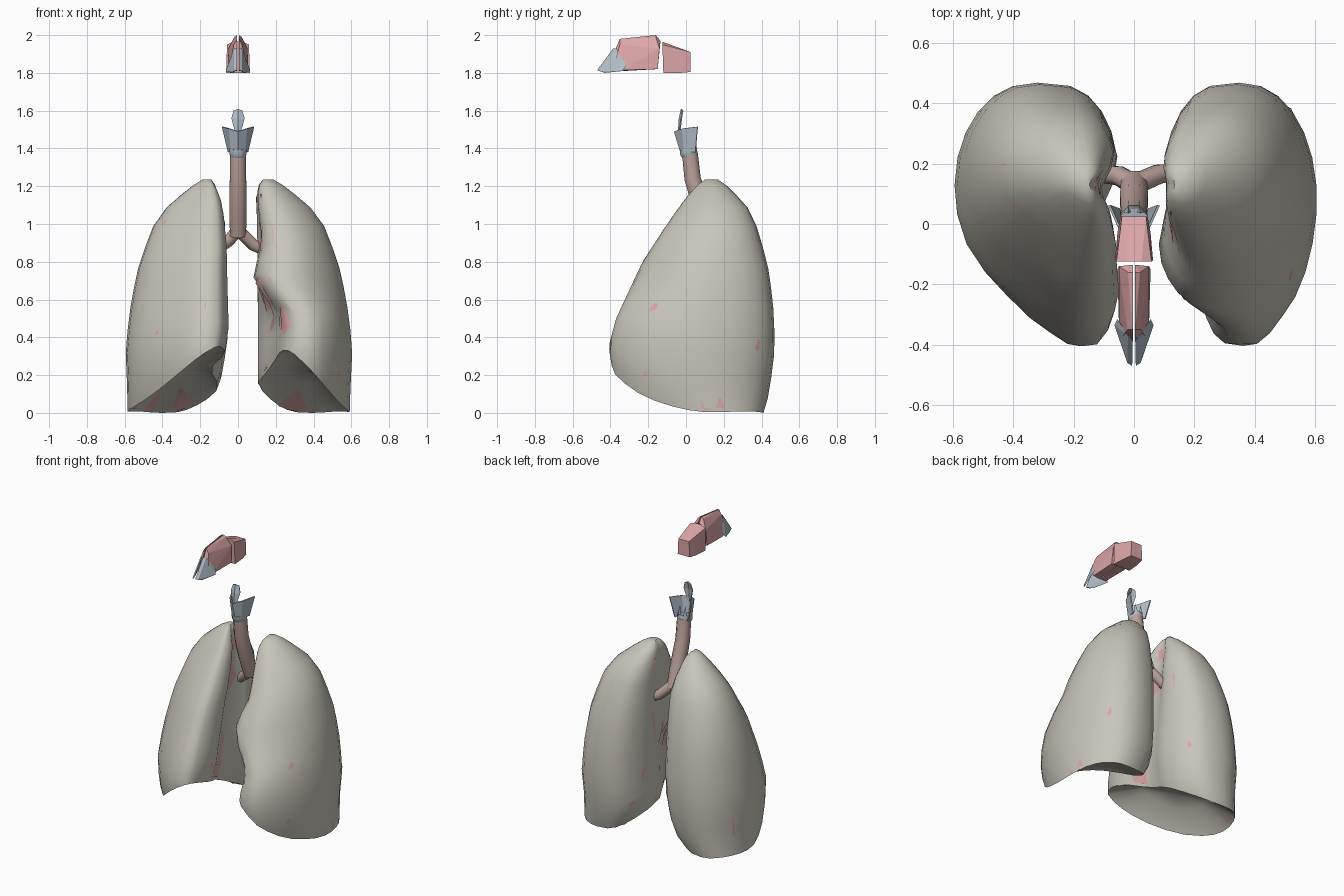
import bpy, bmesh, math, random
from mathutils import Vector

if "Cube" in bpy.data.objects:
    bpy.data.objects.remove(bpy.data.objects["Cube"])

random.seed(4)


def material(name, rgb):
    m = bpy.data.materials.new(name)
    m.diffuse_color = (*rgb, 1)
    m.use_nodes = True
    m.node_tree.nodes["Principled BSDF"].inputs["Base Color"].default_value = m.diffuse_color
    return m


LUNG = material("lung_beige", (0.58, 0.56, 0.49))
PINK = material("lining_pink", (0.72, 0.38, 0.38))
AIRWAY = material("airway_brown", (0.50, 0.36, 0.32))
CARTILAGE = material("cartilage_grey", (0.45, 0.52, 0.57))


def finish(bm, name, mat, angle=None):
    bmesh.ops.recalc_face_normals(bm, faces=bm.faces)
    me = bpy.data.meshes.new(name)
    bm.to_mesh(me)
    bm.free()
    me.materials.append(mat)
    ob = bpy.data.objects.new(name, me)
    bpy.context.collection.objects.link(ob)
    if angle:
        for p in me.polygons:
            p.use_smooth = True
        me.set_sharp_from_angle(angle=math.radians(angle))
    return ob


def bridge(bm, rings):
    for a, b in zip(rings, rings[1:]):
        n = len(a)
        for i in range(n):
            bm.faces.new((a[i], a[(i + 1) % n], b[(i + 1) % n], b[i]))


def fan(bm, ring, tip):
    for i in range(len(ring)):
        bm.faces.new((ring[i], ring[(i + 1) % len(ring)], tip))


def lerp_table(table, z):
    for (z0, a), (z1, b) in zip(table, table[1:]):
        if z <= z1:
            return a + (b - a) * max(0, z - z0) / (z1 - z0)
    return table[-1][1]


# Lung outlines by height: lateral edge, front edge, back edge, medial edges
TOP = 1.235
OUTER = [(0, .60), (.35, .618), (.6, .585), (.8, .54), (1, .46), (1.1, .38), (1.2, .25), (TOP, .19)]
FRONT = [(0, -.22), (.08, -.33), (.2, -.385), (.35, -.41), (.5, -.37), (.8, -.23), (1, -.1),
         (1.1, -.03), (1.2, .05), (TOP, .1)]
BACK = [(0, .41), (.1, .44), (.35, .472), (.6, .46), (.8, .43), (1, .37), (1.1, .32), (1.2, .22), (TOP, .17)]
SHAPES = {
    -1: dict(back=[(0, .2), (.1, .1), (.2, .06), (.4, .03), (1, .05), (1.2, .11), (TOP, .14)],
             front=[(0, .1), (.43, .01), (.9, .03), (1.1, .06), (1.2, .11), (TOP, .14)], skew=.5, dent=.16),
    1: dict(back=[(0, .18), (.15, .09), (1.1, .09), (1.2, .1), (TOP, .13)],
            front=[(0, .2), (.35, .19), (.5, .22), (.6, .16), (.69, .05), (.76, .06), (.9, .11),
                   (1.1, .09), (1.2, .1), (TOP, .13)], skew=.2, dent=.06),
}


def lung(name, side, mat, sides, levels, inset=0.0, jitter=0.0):
    shape = SHAPES[side]
    bm = bmesh.new()

    def point(a, t):
        c, s = math.cos(a), math.sin(a)
        v = .5 + .5 * s
        u = .5 + .5 * (abs(c) ** .65 * -1 if c < 0 else c ** .9)
        u *= 1 - shape["skew"] * (1 - v) ** 3
        base = .42 * (1 - u) * (1 - v)          # rim rises to the front and middle
        z = base + (TOP - base) * t
        blend = min(1, max(0, (v - .25) / .35))
        inner = lerp_table(shape["front"], z) * (1 - blend) + lerp_table(shape["back"], z) * blend
        outer, f, b = (lerp_table(q, z) for q in (OUTER, FRONT, BACK))
        u += shape["dent"] * math.exp(-((v - .45) / .16) ** 2) * (1 - u)
        p = Vector((side * (inner + (outer - inner) * u), f + (b - f) * v, z))
        centre = Vector((side * .32, .06, .55))
        p += (centre - p).normalized() * inset
        return p + Vector([random.uniform(-jitter, jitter) for _ in range(3)])

    rim = [[point(2 * math.pi * i / sides, t) for i in range(sides)] for t in levels]
    mid = sum(rim[0], Vector()) / sides
    mid.z = .23 + inset
    # hollow underside, then the walls
    loops = [[p.lerp(mid, .5) + Vector((0, 0, .04)) for p in rim[0]]] + rim
    rings = [[bm.verts.new(p) for p in loop] for loop in loops]
    bridge(bm, rings)
    fan(bm, rings[0], bm.verts.new(mid))
    fan(bm, rings[-1], bm.verts.new(sum(rim[-1], Vector()) / sides))
    finish(bm, name, mat, 50)


FINE = [0, .06, .15, .25, .35, .45, .54, .62, .71, .8, .88, .94, .975, 1]
for side, label in ((-1, "right"), (1, "left")):
    lung(label + "_lung", side, LUNG, 28, FINE)
    # uneven lining that shows through in small patches
    lung(label + "_lung_lining", side, PINK, 20, [0, .12, .27, .42, .57, .7, .82, .92, .985],
         inset=.014, jitter=.011)


def tube(name, path, radii, mat, sides=8):
    bm = bmesh.new()
    pts = [Vector(p) for p in path]
    rings = []
    for i, (p, r) in enumerate(zip(pts, radii)):
        d = (pts[min(i + 1, len(pts) - 1)] - pts[max(i - 1, 0)]).normalized()
        e1 = d.cross(Vector((0, 1, 0))).normalized()
        e2 = d.cross(e1)
        rings.append([bm.verts.new(p + r * (e1 * math.cos(a) + e2 * math.sin(a)))
                      for a in (2 * math.pi * (k + .5) / sides for k in range(sides))])
    bridge(bm, rings)
    bm.faces.new(rings[0])
    bm.faces.new(rings[-1])
    finish(bm, name, mat, 50)


# Windpipe and its two branches
tube("trachea", [(0, .02, 1.38), (0, .035, 1.24), (0, .085, 1.08), (0, .135, .94)],
     [.045, .047, .05, .046], AIRWAY)
tube("right_bronchus", [(0, .13, .97), (-.05, .16, .91), (-.17, .17, .82)], [.035, .034, .026], AIRWAY)
tube("left_bronchus", [(0, .13, .97), (.08, .165, .89), (.2, .18, .83)], [.035, .034, .026], AIRWAY)
tube("cricoid_ring", [(0, .02, 1.36), (0, .015, 1.375), (0, .01, 1.40)], [.043, .05, .048], CARTILAGE)


def plate(name, rows, mat, thickness):
    bm = bmesh.new()
    grid = [[bm.verts.new(p) for p in row] for row in rows]
    for a, b in zip(grid, grid[1:]):
        for i in range(len(a) - 1):
            bm.faces.new((a[i], a[i + 1], b[i + 1], b[i]))
    ob = finish(bm, name, mat)
    mod = ob.modifiers.new("thickness", 'SOLIDIFY')
    mod.thickness = thickness
    mod.offset = 0


# Voice box: V-shaped shield open at the back, with a leaf flap above
plate("thyroid_cartilage",
      [[(-.05, .05, 1.38), (-.035, -.01, 1.385), (0, -.03, 1.39), (.035, -.01, 1.385), (.05, .05, 1.38)],
       [(-.082, .062, 1.515), (-.045, -.02, 1.505), (0, -.06, 1.49), (.045, -.02, 1.505), (.082, .062, 1.515)]],
      CARTILAGE, .008)
plate("epiglottis",
      [[(-.01, -.035, 1.47), (0, -.04, 1.47), (.01, -.035, 1.47)],
       [(-.034, -.024, 1.56), (0, -.036, 1.55), (.034, -.024, 1.56)],
       [(-.022, -.017, 1.60), (0, -.024, 1.608), (.022, -.017, 1.60)]],
      CARTILAGE, .007)


def hull(name, points, mat):
    bm = bmesh.new()
    for p in points:
        bm.verts.new(p)
    bmesh.ops.convex_hull(bm, input=bm.verts)
    finish(bm, name, mat)


for s, label in ((-1, "right"), (1, "left")):
    hull(label + "_arytenoid", [(s * x, y, z) for x, y, z in
         [(.01, .04, 1.4), (.035, .04, 1.4), (.02, .06, 1.4), (.02, .035, 1.47)]], CARTILAGE)
    # Nasal cavity half: narrow on top, wide at the floor
    hull(label + "_nasal_cavity", [(s * x, y, z) for x, y, z in
         [(.004, -.385, 1.9), (.004, -.35, 1.98), (.004, -.16, 2), (.004, -.135, 1.97),
          (.004, -.15, 1.82), (.004, -.33, 1.81), (.022, -.35, 1.95), (.02, -.16, 1.99),
          (.05, -.14, 1.93), (.055, -.15, 1.82), (.05, -.33, 1.815), (.035, -.37, 1.88)]], PINK)
    # Nostril wing
    hull(label + "_nostril_cartilage", [(s * x, y, z) for x, y, z in
         [(.004, -.385, 1.93), (.006, -.47, 1.815), (.022, -.46, 1.81), (.03, -.43, 1.8),
          (.065, -.335, 1.81), (.055, -.315, 1.84), (.02, -.37, 1.93)]], CARTILAGE)
# Upper throat behind the nasal cavity
hull("nasopharynx", [(s * x, y, z) for s in (-1, 1) for x, y, z in
     [(.058, -.125, 1.95), (.025, -.125, 1.965), (.063, -.12, 1.8), (.04, .025, 1.91),
      (.045, .025, 1.805), (.055, -.03, 1.8)]], PINK)
